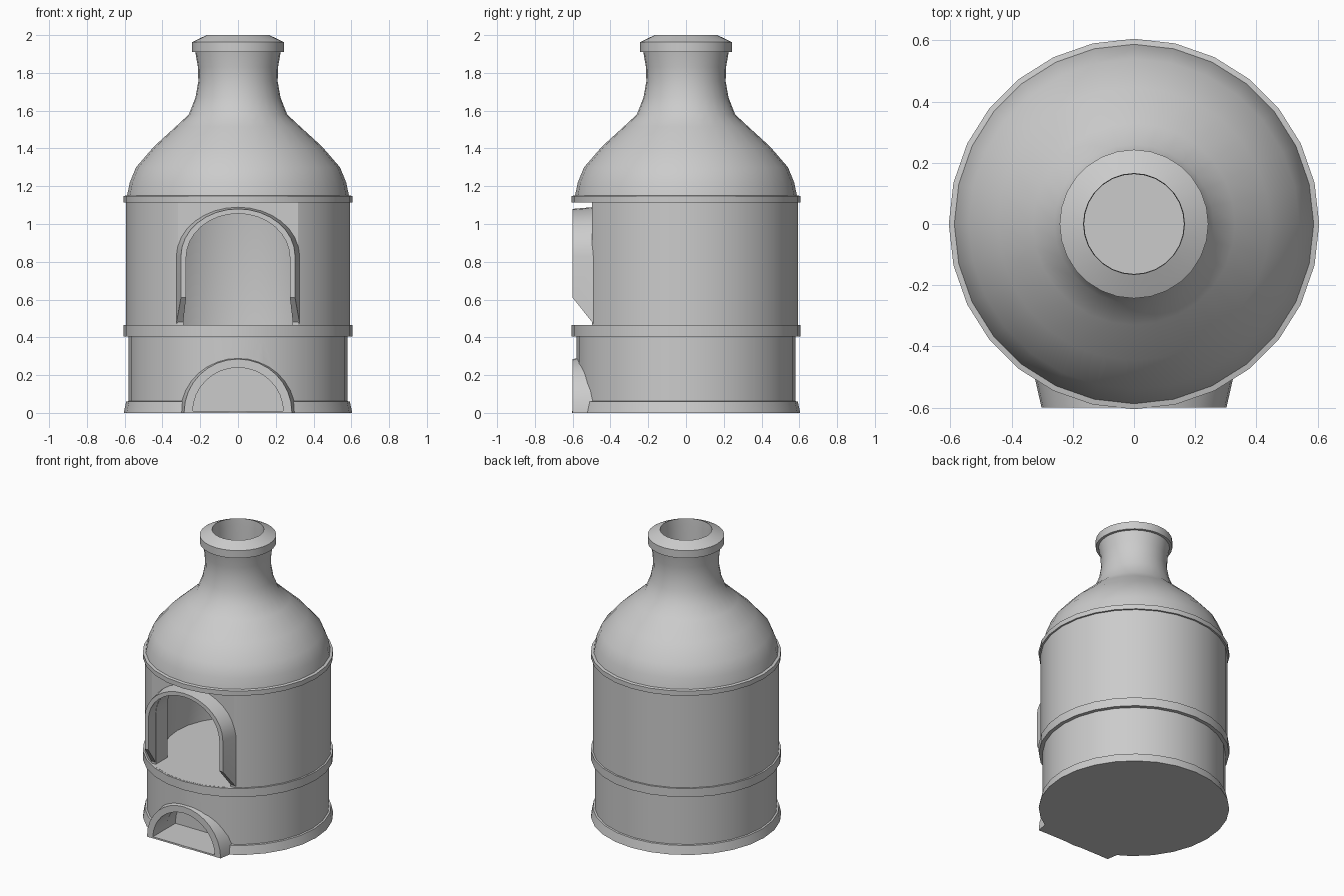
import bpy, bmesh, math

if "Cube" in bpy.data.objects:
    bpy.data.objects.remove(bpy.data.objects["Cube"])

SIDES = 28


def make_object(name, bm):
    bmesh.ops.recalc_face_normals(bm, faces=bm.faces)
    mesh = bpy.data.meshes.new(name)
    bm.to_mesh(mesh)
    bm.free()
    ob = bpy.data.objects.new(name, mesh)
    bpy.context.collection.objects.link(ob)
    return ob


def activate(ob):
    bpy.ops.object.select_all(action='DESELECT')
    ob.select_set(True)
    bpy.context.view_layer.objects.active = ob


def smooth(ob):
    activate(ob)
    bpy.ops.object.shade_smooth_by_angle(angle=math.radians(32))


def lathe(name, profile):
    # closed solid: first and last profile points lie on the axis
    bm = bmesh.new()
    rings = []
    for r, z in profile:
        n = SIDES if r > 0 else 1
        rings.append([bm.verts.new((r * math.cos(2 * math.pi * i / SIDES),
                                    r * math.sin(2 * math.pi * i / SIDES), z)) for i in range(n)])
    for a, b in zip(rings, rings[1:]):
        for i in range(SIDES):
            j = (i + 1) % SIDES
            quad = [a[i % len(a)], a[j % len(a)], b[j % len(b)], b[i % len(b)]]
            bm.faces.new(list(dict.fromkeys(quad)))
    return make_object(name, bm)


def arch(half, base, spring, top, y, n=16):
    pts = [(-half, y, base)]
    for i in range(n + 1):
        t = math.pi * (1 - i / n)
        pts.append((half * math.cos(t), y, spring + (top - spring) * math.sin(t)))
    return pts + [(half, y, base)]


def loft(name, loops, closed_ring):
    # closed_ring: U-shaped frame section; otherwise a solid prism of two outlines
    bm = bmesh.new()
    vs = [[bm.verts.new(p) for p in loop] for loop in loops]
    n = len(vs[0])
    if closed_ring:
        for k in range(len(vs)):
            a, b = vs[k], vs[(k + 1) % len(vs)]
            for i in range(n - 1):
                bm.faces.new((a[i], a[i + 1], b[i + 1], b[i]))
        for e in (0, -1):
            bm.faces.new([v[e] for v in vs])
    else:
        a, b = vs
        for i in range(n):
            j = (i + 1) % n
            bm.faces.new((a[i], a[j], b[j], b[i]))
        bm.faces.new(a)
        bm.faces.new(b)
    return make_object(name, bm)


def box(name, x, y0, y1, z0, z1):
    outline = [(-x, z0), (-x, z1), (x, z1), (x, z0)]
    return loft(name, [[(px, y, pz) for px, pz in outline] for y in (y0, y1)], False)


def cut(ob, cutter):
    m = ob.modifiers.new("cut", 'BOOLEAN')
    m.operation = 'DIFFERENCE'
    m.solver = 'EXACT'
    m.object = cutter
    activate(ob)
    bpy.ops.object.modifier_apply(modifier=m.name)
    bpy.data.objects.remove(cutter)


# Hollow oven shell: plinth, bands, dome, flue neck and rim, then the inside
body = lathe("oven_body", [
    (0, 0), (.605, 0), (.592, .06), (.58, .062),
    (.58, .405), (.605, .405), (.605, .465), (.593, .465),
    (.593, 1.115), (.605, 1.115), (.605, 1.148), (.587, 1.152),
    (.573, 1.22), (.54, 1.30), (.445, 1.41), (.33, 1.515), (.26, 1.58),
    (.225, 1.67), (.21, 1.755), (.212, 1.83), (.226, 1.91),
    (.243, 1.91), (.243, 1.963), (.225, 1.972), (.165, 2.0),
    (.163, 1.95), (.163, 1.62), (.25, 1.5), (.40, 1.36), (.47, 1.17),
    (.47, .465), (0, .465)])

# Flat front panel, fire door and ash tunnel openings
cut(body, box("panel_cutter", .325, -.8, -.497, .466, 1.114))
cut(body, loft("door_cutter", [arch(.288, .466, .82, 1.062, y) for y in (-.8, -.2)], False))
cut(body, loft("ash_cutter", [arch(.24, .01, .02, .24, y) for y in (-.8, -.35)], False))
smooth(body)

# Arched fire door surround with raked feet
door = loft("fire_door_surround", [
    arch(.302, .61, .83, 1.08, -.6),
    arch(.275, .61, .82, 1.055, -.6),
    arch(.292, .465, .82, 1.06, -.485),
    arch(.328, .465, .83, 1.09, -.485)], True)
smooth(door)

# Ash opening surround and its sill
ash = loft("ash_opening_surround", [
    arch(.285, 0, .005, .285, -.6),
    arch(.24, 0, .005, .24, -.6),
    arch(.24, 0, .005, .24, -.45),
    arch(.31, 0, .005, .31, -.45)], True)
smooth(ash)
box("ash_sill", .242, -.599, -.45, 0, .011)
